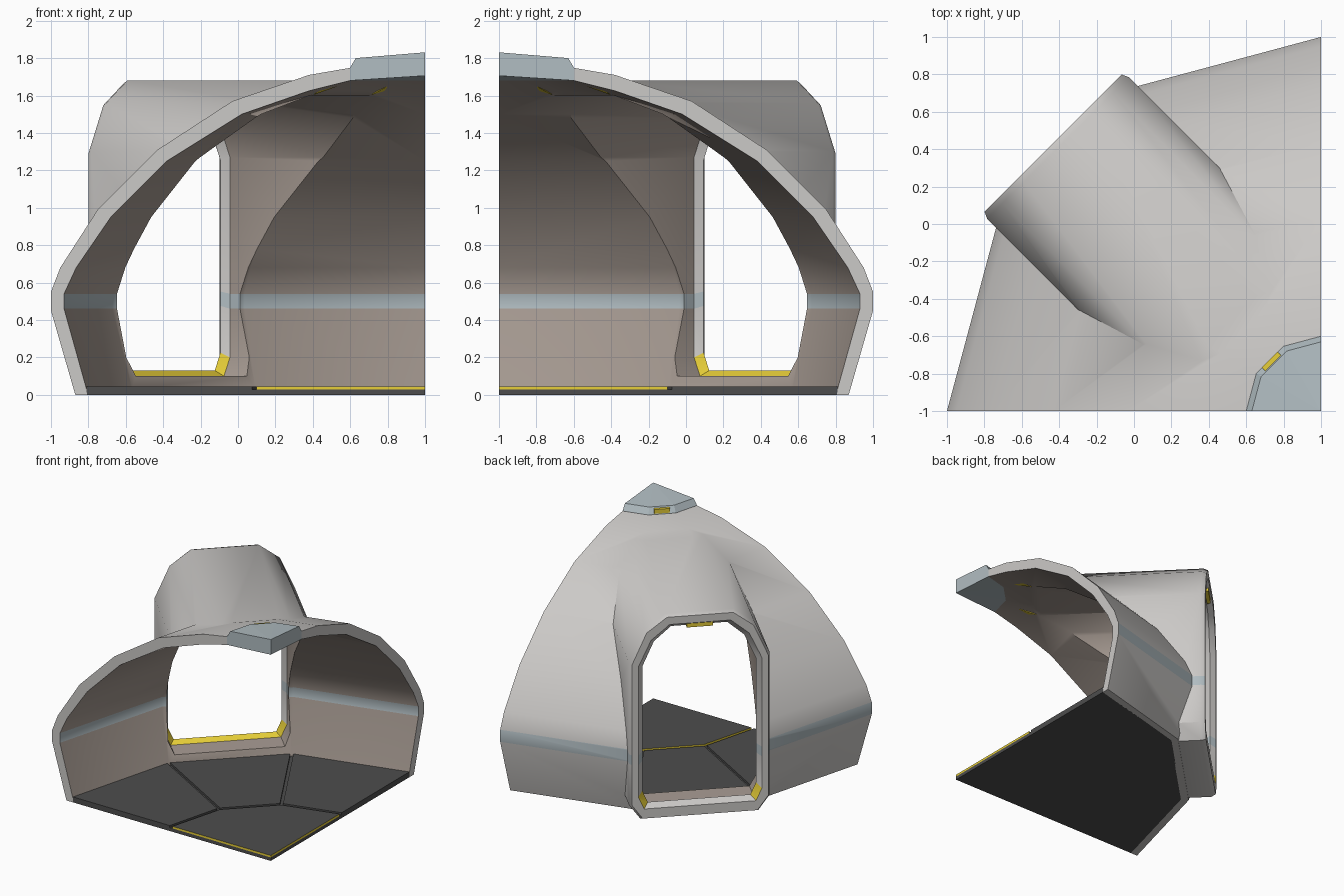
import bpy, bmesh
from math import cos, sin, radians, sqrt
from mathutils import Vector

if "Cube" in bpy.data.objects:
    bpy.data.objects.remove(bpy.data.objects["Cube"])

CX, CY = 1.0, -1.0          # dome axis; the model is one quarter of a 12-sided dome


def material(name, rgb):
    m = bpy.data.materials.new(name)
    m.diffuse_color = (*rgb, 1)
    m.use_nodes = True
    m.node_tree.nodes["Principled BSDF"].inputs["Base Color"].default_value = m.diffuse_color
    return m


MATS = [material("shell_grey", (.60, .585, .57)), material("lining_tan", (.40, .34, .30)),
        material("trim_blue", (.44, .51, .54)), material("accent_yellow", (.80, .62, .04)),
        material("floor_dark", (.075, .075, .075))]
GREY, TAN, BLUE, YELLOW, DARK = range(5)


def loft(name, loops, mat):
    """Closed solid through equal-length loops, capped at both ends."""
    bm = bmesh.new()
    rings = [[bm.verts.new(p) for p in lp] for lp in loops]
    n = len(rings[0])
    for a, b in zip(rings, rings[1:]):
        for i in range(n):
            j = (i + 1) % n
            bm.faces.new((a[i], a[j], b[j], b[i]))
    bm.faces.new(rings[0])
    bm.faces.new(rings[-1])
    bmesh.ops.recalc_face_normals(bm, faces=bm.faces)
    for f in bm.faces:
        f.material_index = mat
    me = bpy.data.meshes.new(name)
    bm.to_mesh(me)
    bm.free()
    ob = bpy.data.objects.new(name, me)
    bpy.context.collection.objects.link(ob)
    for m in MATS:
        me.materials.append(m)
    return ob


def polar(r, deg, z):
    return Vector((CX + r * cos(radians(deg)), CY + r * sin(radians(deg)), z))


def revolve(name, profile, mat):
    return loft(name, [[polar(r, 30 * i, z) for i in range(12)] for r, z in profile], mat)


def along(u, v, z):
    """Doorway frame: u outward on the diagonal, v sideways."""
    return Vector((CX + (v - u) / sqrt(2), CY + (u + v) / sqrt(2), z))


def tunnel(name, half, sections, mat):
    """Mirror a half section and loft it along u; each section is (u, inset)."""
    sec = half + [(-v, z) for v, z in reversed(half)]
    return loft(name, [[along(u, v * (1 - d / .5), .85 + (z - .85) * (1 - d / .9))
                        for v, z in sec] for u, d in sections], mat)


def boolean(ob, other, op):
    md = ob.modifiers.new("cut", 'BOOLEAN')
    md.object, md.operation, md.solver = other, op, 'EXACT'
    bpy.context.view_layer.objects.active = ob
    bpy.ops.object.modifier_apply(modifier=md.name)
    bpy.data.objects.remove(other)


def quadrant(ob):
    """Keep only the quarter x < 1, y > -1."""
    box = [(-3, -1), (1, -1), (1, 3), (-3, 3)]
    boolean(ob, loft("quarter_box", [[(x, y, z) for x, y in box] for z in (-1, 3)],
                     ob.data.polygons[0].material_index), 'INTERSECT')


def smooth(ob, deg):
    bpy.ops.object.select_all(action='DESELECT')
    ob.select_set(True)
    bpy.context.view_layer.objects.active = ob
    bpy.ops.object.shade_smooth_by_angle(angle=radians(deg))


# Dome shell with the diagonal doorway tunnel
shell = revolve("dome_shell", [(1.87, 0), (2, .45), (2, .55), (1.95, .68), (1.75, .99), (1.43, 1.31),
                               (1.03, 1.57), (.62, 1.71), (.4, 1.748), (.01, 1.77)], GREY)
outer_half = [(.45, .002), (.535, .12), (.535, .46), (.535, .54), (.535, 1.3), (.42, 1.56), (.26, 1.68)]
inner_half = [(.42, .1), (.465, .2), (.465, .46), (.465, .54), (.465, 1.27), (.37, 1.48), (.23, 1.6)]
boolean(shell, tunnel("doorway_outer", outer_half, [(.3, 0), (1.99, 0), (2.025, .015)], GREY), 'UNION')

inside = revolve("dome_inner", [(1.80, -.1), (1.81, .03), (1.93, .46), (1.93, .54), (1.865, .68),
                                (1.68, .95), (1.38, 1.25), (.98, 1.5), (.62, 1.625), (.4, 1.68),
                                (.4, 1.9), (.01, 1.9)], TAN)
void = tunnel("doorway_inner", inner_half, [(.3, 0), (1.94, 0), (1.98, .035), (2.04, -.02)], TAN)
for p in void.data.polygons:                     # doorway rim grey, bottom corners yellow
    c = p.center
    if (c.y - CY - c.x + CX) / sqrt(2) > 1.95:
        p.material_index = YELLOW if .11 < c.z < .2 else GREY
boolean(inside, void, 'UNION')
boolean(shell, inside, 'DIFFERENCE')
quadrant(shell)
for p in shell.data.polygons:                    # blue belt
    if all(.43 < shell.data.vertices[i].co.z < .57 for i in p.vertices):
        p.material_index = BLUE
smooth(shell, 35)

# Roof cap
cap = revolve("roof_cap", [(.01, 1.705), (.4, 1.68), (.4, 1.75), (.37, 1.80), (.01, 1.83)], BLUE)
quadrant(cap)


def block(name, u, v, z, mat):
    return loft(name, [[along(a, b, h) for a, b in ((u[0], v[0]), (u[1], v[0]), (u[1], v[1]), (u[0], v[1]))]
                       for h in z], mat)


# Yellow lights on the cap and above the doorway
block("cap_light", (.36, .388), (-.06, .06), (1.755, 1.79), YELLOW)
block("door_light", (1.985, 2.015), (-.1, .1), (1.565, 1.60), YELLOW)

# Yellow ceiling triangles beside the doorway vault
for s in (-1, 1):
    tri = [along(.62, s * .22, 1.612), along(.51, s * .27, 1.645), along(.48, s * .19, 1.655)]
    loft("ceiling_light", [[p + Vector((0, 0, dz)) for p in tri] for dz in (-.008, .02)], YELLOW)

# Floor: base slab, central panel and three outer panels
ARC = (90, 120, 150, 180)


def slab(name, pts, z0, z1, mat):
    return loft(name, [[(p.x, p.y, z) for p in pts] for z in (z0, z1)], mat)


centre = Vector((CX, CY, 0))
slab("floor_base", [centre] + [polar(1.815, a, 0) for a in ARC], 0, .028, DARK)
hub = slab("floor_centre_panel", [centre] + [polar(.9, a, 0) for a in ARC], .028, .045, YELLOW)
for p in hub.data.polygons:
    if abs(p.normal.z) > .5:
        p.material_index = DARK
for a in ARC[:3]:
    g, h = (0 if a == 90 else .012), (0 if a == 150 else .012)
    deg = 57.3
    slab("floor_outer_panel", [polar(.925, a + g / .925 * deg, 0), polar(1.81, a + g / 1.81 * deg, 0),
                               polar(1.81, a + 30 - h / 1.81 * deg, 0),
                               polar(.925, a + 30 - h / .925 * deg, 0)], .028, .045, DARK)
